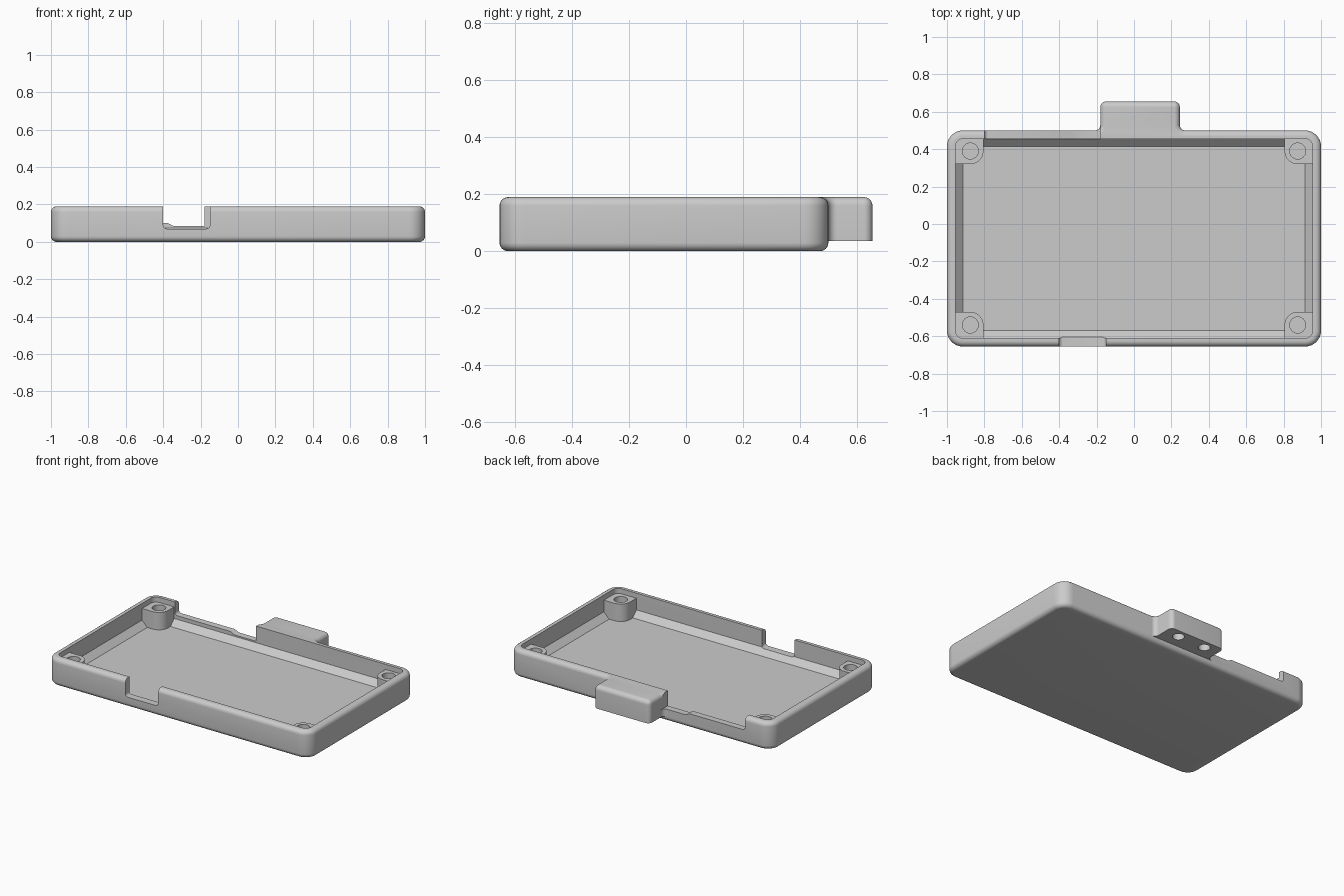
import bpy, bmesh, math
from mathutils import Vector

if "Cube" in bpy.data.objects:
    bpy.data.objects.remove(bpy.data.objects["Cube"])

grey = bpy.data.materials.new("plain grey")
grey.use_nodes = True
grey.diffuse_color = (0.6, 0.6, 0.6, 1)
grey.node_tree.nodes["Principled BSDF"].inputs["Base Color"].default_value = (0.6, 0.6, 0.6, 1)

R = 0.03            # edge rounding
H = 0.19            # case height
X, Y0, Y1 = 1.0, -0.655, 0.5
FLOOR = 0.035


def arc(cx, cy, r, start, end, n=8):
    angles = [math.radians(start + (end - start) * i / n) for i in range(n + 1)]
    return [(cx + r * math.cos(a), cy + r * math.sin(a)) for a in angles]


def loft(name, rings):
    """Skin a stack of equal-length 3D rings and cap both ends."""
    bm = bmesh.new()
    loops = [[bm.verts.new(p) for p in ring] for ring in rings]
    for a, b in zip(loops, loops[1:]):
        for i in range(len(a)):
            j = (i + 1) % len(a)
            bm.faces.new((a[i], a[j], b[j], b[i]))
    bm.faces.new(loops[0][::-1])
    bm.faces.new(loops[-1])
    bmesh.ops.recalc_face_normals(bm, faces=bm.faces)
    mesh = bpy.data.meshes.new(name)
    bm.to_mesh(mesh)
    bm.free()
    ob = bpy.data.objects.new(name, mesh)
    mesh.materials.append(grey)
    bpy.context.collection.objects.link(ob)
    return ob


def prism(name, outline, z0, z1):
    return loft(name, [[(x, y, z) for x, y in outline] for z in (z0, z1)])


def wall_cutter(name, outline, y0, y1):
    return loft(name, [[(x, y, z) for x, z in outline] for y in (y0, y1)])


def combine(target, tool, operation):
    mod = target.modifiers.new(operation.lower(), "BOOLEAN")
    mod.operation, mod.object, mod.solver = operation, tool, "EXACT"
    tool.hide_render = True
    bpy.context.view_layer.objects.active = target
    bpy.ops.object.modifier_apply(modifier=mod.name)
    bpy.data.objects.remove(tool)


def rounded_rect(inset, z, r):
    x, y0, y1 = X - inset, Y0 + inset, Y1 - inset
    pts = (arc(x - r, y1 - r, r, 0, 90) + arc(r - x, y1 - r, r, 90, 180)
           + arc(r - x, y0 + r, r, 180, 270) + arc(x - r, y0 + r, r, 270, 360))
    return [(px, py, z) for px, py in pts]


# Tray shell: rounded outside, up over the rim, down to a chamfered floor
bend = [(R * (1 - math.cos(a)), R * (1 - math.sin(a)))
        for a in (math.pi / 2 * i / 6 for i in range(7))]
rings = [rounded_rect(t, d, 0.085 - t) for t, d in reversed(bend)]
rings += [rounded_rect(t, H - d, 0.085 - t) for t, d in bend]
rings += [rounded_rect(0.045, z, 0.04) for z in (H, FLOOR + 0.04)]
rings += [rounded_rect(0.085, FLOOR, 0.01)]
case = loft("case_tray", rings)

# Rear mounting tab with flared roots and rounded top
TX, W, TY = 0.0325, 0.2125, 0.655


def tab_ring(t, z):
    half = [(W + R, 0.468)] + arc(W + R, Y1 + R, R + t, 270, 180)
    half += arc(W - R, TY - R, R - t, 0, 90)
    pts = half + [(-x, y) for x, y in reversed(half)]
    return [(TX + x, y, z) for x, y in pts]


tab_rings = [tab_ring(0, FLOOR)] + [tab_ring(min(t, R - 0.001), H - d) for t, d in bend]
combine(case, loft("mounting_tab", tab_rings), "UNION")

# Corner screw posts
BX, BY = 0.875, (0.39, -0.54)
for sx in (-1, 1):
    for by, sy in zip(BY, (1, -1)):
        shape = arc(0, 0, 0.07, 180, 270) + [(0.07, -0.07), (0.09, -0.07), (0.09, 0.075), (-0.07, 0.075)]
        post = prism("screw_post", [(sx * (BX + x), by + sy * y) for x, y in shape], 0.02, 0.155)
        combine(case, post, "UNION")

# Screw holes in the posts and blind holes under the tab
for sx in (-1, 1):
    for by in BY:
        hole = prism("post_hole", arc(sx * BX, by, 0.043, 0, 345, 23), 0.05, 0.3)
        combine(case, hole, "DIFFERENCE")
    hole = prism("tab_hole", arc(TX + sx * 0.105, 0.595, 0.038, 0, 345, 23), 0, 0.14)
    combine(case, hole, "DIFFERENCE")

# Front notch
c = 0.02
notch = [(-0.4, 0.3)] + arc(-0.4 + c, 0.07 + c, c, 180, 270) + arc(-0.15 - c, 0.07 + c, c, 270, 360) + [(-0.15, 0.3)]
combine(case, wall_cutter("front_notch", notch, -0.7, -0.59), "DIFFERENCE")

# Stepped rear opening beside the tab
opening = [(-0.8, 0.3)] + arc(-0.8 + c, 0.1 + c, c, 180, 270)
opening += [(-0.375, 0.1), (-0.345, 0.085), (-0.18, 0.085), (-0.18, 0.3)]
combine(case, wall_cutter("rear_opening", opening, 0.44, 0.6), "DIFFERENCE")

bpy.ops.object.select_all(action="DESELECT")
case.select_set(True)
bpy.context.view_layer.objects.active = case
bpy.ops.object.shade_smooth_by_angle(angle=math.radians(30))
